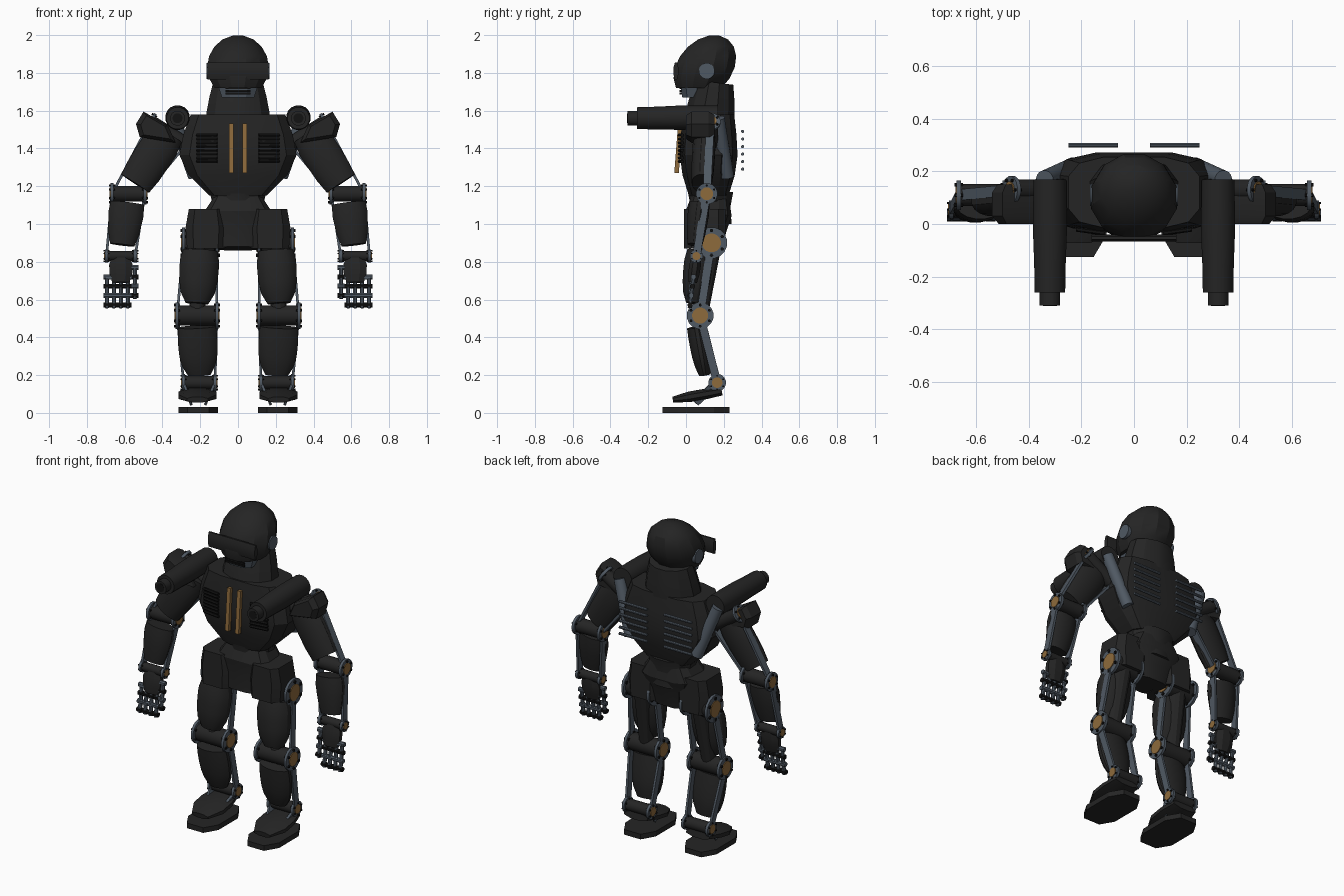
import bpy, bmesh
from math import pi, cos, sin, radians, copysign
from mathutils import Vector

if "Cube" in bpy.data.objects:
    bpy.data.objects.remove(bpy.data.objects["Cube"])


def material(name, red, green, blue):
    colour = (red, green, blue, 1)
    mat = bpy.data.materials.new(name)
    mat.use_nodes = True
    mat.diffuse_color = colour
    mat.node_tree.nodes["Principled BSDF"].inputs["Base Color"].default_value = colour
    return mat


BLACK = material("black armour", .018, .018, .018)
DARK = material("vent black", .006, .006, .006)
STEEL = material("blue steel", .08, .1, .125)
BRONZE = material("bronze", .27, .145, .045)


def skin(name, sections, mat=BLACK):
    """Closed solid through a row of equal-length outlines."""
    bm = bmesh.new()
    rows = [[bm.verts.new(point) for point in section] for section in sections]
    count = len(rows[0])
    for lower, upper in zip(rows, rows[1:]):
        for i in range(count):
            j = (i + 1) % count
            bm.faces.new((lower[i], lower[j], upper[j], upper[i]))
    bm.faces.new(rows[0])
    bm.faces.new(rows[-1])
    bmesh.ops.recalc_face_normals(bm, faces=bm.faces)
    mesh = bpy.data.meshes.new(name)
    bm.to_mesh(mesh)
    bm.free()
    mesh.materials.append(mat)
    mesh.shade_smooth()
    mesh.set_sharp_from_angle(angle=radians(25))
    part = bpy.data.objects.new(name, mesh)
    bpy.context.collection.objects.link(part)


def ring(centre, across, deep, sides, square=1):
    """Superellipse outline; a low square value gives a boxier shape."""
    def reach(value):
        return copysign((abs(value) / cos(pi / sides)) ** square, value)
    angles = [pi * (2 * i + 1) / sides for i in range(sides)]
    return [centre + across * reach(cos(a)) + deep * reach(sin(a)) for a in angles]


def tube(name, start, end, widths, mat=BLACK, sides=16, flat=1, depth=0, square=1):
    """Even rings from start to end; the depth radius is depth + flat * width."""
    start, end = Vector(start), Vector(end)
    along = (end - start).normalized()
    across = Vector((0, 1, 0)).cross(along)
    across = across.normalized() if across.length > .01 else Vector((1, 0, 0))
    deep = along.cross(across)
    skin(name, [ring(start.lerp(end, i / (len(widths) - 1)), across * w,
                     deep * (depth + flat * w), sides, square)
                for i, w in enumerate(widths)], mat)


def rod(name, start, end, radius, mat=STEEL, sides=16):
    tube(name, start, end, [radius, radius], mat, sides)


def disc(name, centre, axis, radius, half, mat, sides=16):
    rod(name, centre - axis * half, centre + axis * half, radius, mat, sides)


def hinge(name, centre, half, radius):
    """Axle with a bolted steel disc and bronze hub on both ends."""
    rod(name + "_axle", centre - half, centre + half, radius * .75, BLACK)
    axis = half.normalized()
    up = axis.cross(Vector((0, 1, 0))).normalized()
    forward = axis.cross(up)
    for end in (centre - half, centre + half):
        disc(name + "_disc", end, axis, radius, .008, STEEL)
        disc(name + "_hub", end, axis, radius * .6, .013, BRONZE)
        for i in range(6):
            spoke = up * cos(i * pi / 3) + forward * sin(i * pi / 3)
            disc(name + "_bolt", end + spoke * radius * .8, axis, radius * .1, .016, DARK, 6)


def linkage(name, upper, upper_half, lower, lower_half):
    """Pair of flat steel bars joining two hinges."""
    for q in (-1, 1):
        tube(name, upper + upper_half * q, lower + lower_half * q, [.007, .007],
             STEEL, 4, flat=0, depth=.021)


# Trunk
tube("chest", (0, .12, 1.15), (0, .12, 1.58), [.15, .26, .31, .29, .25],
     sides=12, flat=.3, depth=.06, square=.6)
tube("waist", (0, .13, 1), (0, .13, 1.17), [.14, .13, .15], sides=12, flat=.8)
tube("pelvis", (0, .1, .87), (0, .13, 1.15), [.11, .13, .18, .12],
     sides=12, flat=.4, depth=.05, square=.6)
tube("neck_cowl", (0, .12, 1.52), (0, .15, 1.75), [.175, .165, .15, .13], sides=12, flat=.78)

# Head: faceted dome leaning back towards the crown
levels = [radians(angle) for angle in range(-40, 81, 20)]
skin("head", [ring(Vector((0, .1 + .05 * sin(a), 1.83 + .17 * sin(a))),
                   Vector((.163 * cos(a), 0, 0)), Vector((0, .158 * cos(a), 0)), 12)
              for a in levels])
tube("visor", (-.162, -.053, 1.81), (.162, -.053, 1.81), [.046, .046], sides=8, flat=.28)
tube("jaw", (0, .03, 1.67), (0, .03, 1.76), [.085, .1, .118], STEEL, 8, flat=.58, square=.8)
for i in range(4):
    z = 1.69 + i * .015
    rod("mouth_slat", (-.065, -.03, z), (.065, -.03, z), .005, DARK, 4)

for side, s in (("left_", 1), ("right_", -1)):
    def at(x, y, z):
        return Vector((s * x, y, z))

    # Head and chest fittings
    rod(side + "ear_disc", at(.13, .11, 1.81), at(.168, .11, 1.81), .042)
    tube(side + "chest_stripe", at(.035, -.05, 1.27), at(.035, -.03, 1.53), [.012, .012], BRONZE, 4)
    for i in range(8):
        z = 1.33 + i * .02
        rod(side + "chest_vent", at(.11, -.035, z), at(.22, -.02, z), .008, DARK, 6)
    for i in range(6):
        z = 1.29 + i * .04
        rod(side + "back_fin", at(.06, .3, z), at(.25, .3, z), .008, sides=8)
    rod(side + "back_strut", at(.34, .17, 1.56), at(.23, .22, 1.25), .034)

    # Shoulder cannon
    breech, muzzle = at(.32, .17, 1.565), at(.32, -.26, 1.56)
    tip = muzzle + at(0, -.05, 0)
    tube(side + "cannon", breech, muzzle, [.062, .064, .064, .06, .058])
    rod(side + "cannon_muzzle", muzzle, tip, .039, BLACK)
    disc(side + "cannon_bore", tip, at(0, 1, 0), .026, .002, DARK)

    # Shoulder pad: peaked slab, narrower at front and back
    pad = [at(x, 0, z) for x, z in ((.5, 1.595), (.54, 1.53), (.52, 1.46), (.33, 1.43), (.37, 1.52))]
    middle = at(.44, 0, 1.51)
    skin(side + "shoulder_pad", [[middle.lerp(p, k) + at(0, y, 0) for p in pad]
                                 for y, k in ((0, .75), (.03, 1), (.12, 1), (.15, .8))])

    # Arm linkages
    shoulder, elbow, wrist = at(.37, .13, 1.48), at(.58, .11, 1.16), at(.62, .055, .83)
    shoulder_half, elbow_half, wrist_half = at(.095, 0, .06), at(.087, 0, 0), at(.076, 0, 0)
    hinge(side + "shoulder", shoulder, shoulder_half, .052)
    hinge(side + "elbow", elbow, elbow_half, .056)
    hinge(side + "wrist", wrist, wrist_half, .035)
    linkage(side + "upper_arm_bar", shoulder, shoulder_half, elbow, elbow_half)
    linkage(side + "forearm_bar", elbow, elbow_half, wrist, wrist_half)

    # Arm armour, set a little ahead of the linkages
    ahead = at(0, -.03, 0)
    tube(side + "upper_arm", shoulder + ahead, shoulder.lerp(elbow, .83) + ahead,
         [.085, .1, .1, .098, .088], flat=.6)
    tube(side + "forearm", elbow.lerp(wrist, .15) + ahead, elbow.lerp(wrist, .82) + ahead * .6,
         [.088, .094, .088, .08, .065], flat=.6)

    # Hand: palm, four fingers and a thumb with knuckle pins
    knuckles = wrist + at(0, -.02, -.14)
    tube(side + "palm", wrist, knuckles, [.045, .062, .06, .045], sides=8, flat=.5)
    disc(side + "hand_axle", knuckles + at(0, 0, .025), at(1, 0, 0), .01, .08, STEEL)
    for i in range(5):
        root = knuckles + at(.037 * (i - 2), .005, .08 if i == 0 else .03)
        end = root + at(0, -.02, -.165)
        rod(side + "finger", root, end, .011, sides=8)
        for j in range(4):
            disc(side + "knuckle", root.lerp(end, j * .3), at(1, 0, 0), .013, .018,
                 DARK if j % 2 else STEEL, 8)

    # Leg linkages
    hip, knee, ankle = at(.2, .135, .9), at(.217, .075, .515), at(.205, .165, .16)
    hip_half, knee_half, ankle_half = at(.088, 0, 0), at(.105, 0, 0), at(.083, 0, 0)
    hinge(side + "hip", hip, hip_half, .082)
    hinge(side + "knee", knee, knee_half, .07)
    hinge(side + "ankle", ankle, ankle_half, .046)
    linkage(side + "thigh_bar", hip, hip_half, knee, knee_half)
    linkage(side + "shin_bar", knee, knee_half, ankle, ankle_half)
    linkage(side + "ankle_strut", ankle, ankle_half, at(.21, .05, .055), ankle_half * .5)

    # Leg armour
    skin(side + "hip_armour", [ring(at(.17, .1, z), at(w, 0, 0), at(0, .11, 0), 8, .5)
                               for z, w in ((.87, .1), (.98, .108), (1.08, .09))])
    tube(side + "thigh", hip + at(0, -.06, -.04), knee + at(0, -.03, .065),
         [.09, .104, .104, .1, .09, .06], flat=.75)
    tube(side + "thigh_core", hip, knee, [.055, .04], sides=12)
    tube(side + "shin", knee + at(0, -.02, -.06), ankle + at(0, -.065, .04),
         [.1, .104, .104, .1, .088, .06], flat=.5)

    # Foot: domed upper over a flat sole
    tube(side + "shoe", at(.215, -.07, .07), at(.215, .19, .115), [.055, .1, .1, .08], sides=8, flat=.28)
    skin(side + "sole", [ring(at(.21, .053, z), at(.105, 0, 0), at(0, .178, 0), 8, .7)
                         for z in (0, .032)])
